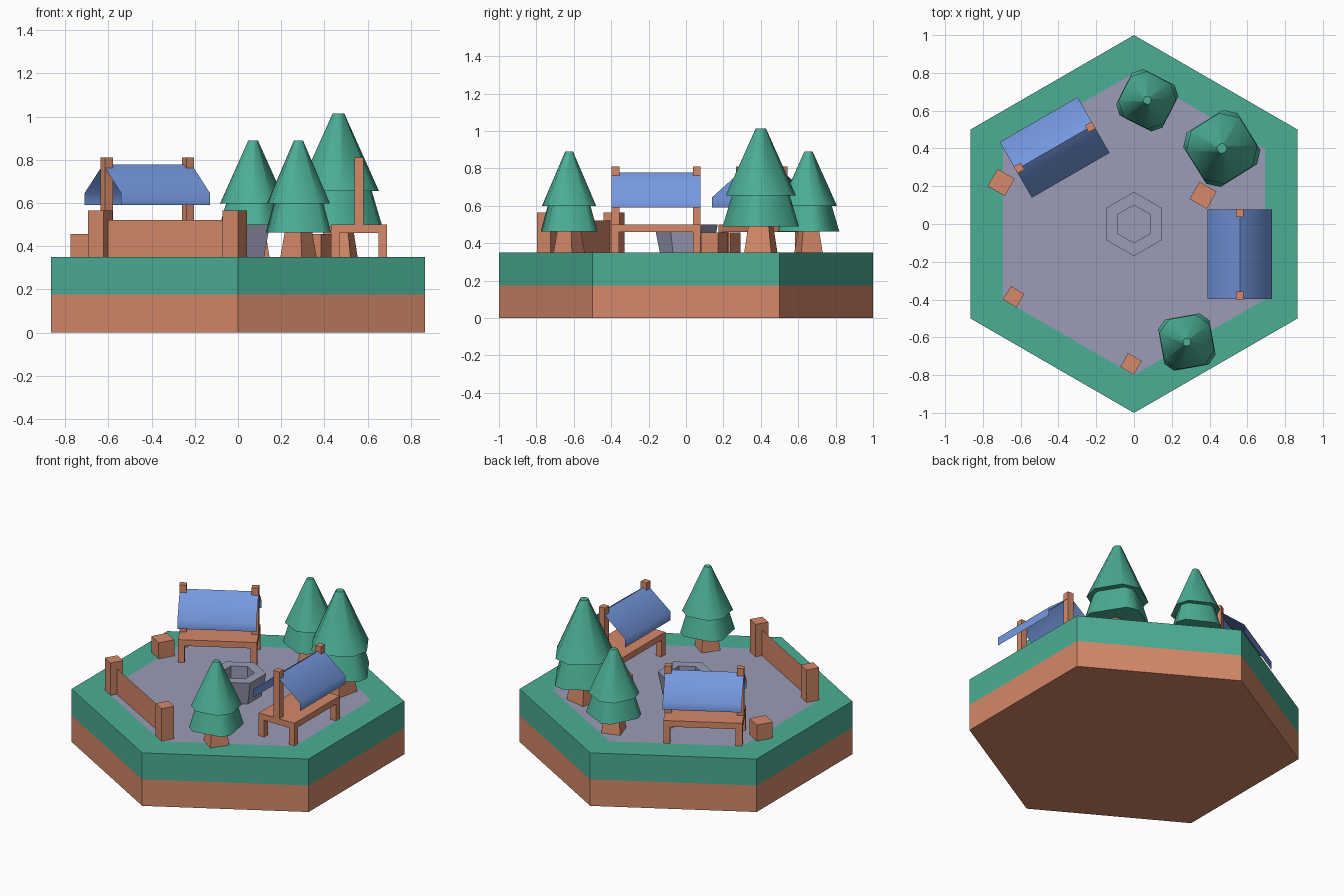
import bpy, bmesh
from math import sin, cos, radians
from mathutils import Matrix, Vector

cube = bpy.data.objects.get("Cube")
if cube:
    bpy.data.objects.remove(cube, do_unlink=True)


def make_material(name, rgb):
    m = bpy.data.materials.new(name)
    m.use_nodes = True
    color = (*rgb, 1)
    m.diffuse_color = color
    m.node_tree.nodes["Principled BSDF"].inputs["Base Color"].default_value = color
    return m


GREEN = make_material("grass green", (0.07, 0.42, 0.30))
BROWN = make_material("earth and wood brown", (0.66, 0.25, 0.14))
BLUE = make_material("cloth blue", (0.18, 0.32, 0.75))
GREY = make_material("stone grey", (0.33, 0.33, 0.47))

GROUND = 0.35
HEX = [30 + 60 * i for i in range(6)]
SQUARE = [45 + 90 * i for i in range(4)]


def finish(bm, name, mats, matrix=Matrix(), smooth=None):
    bmesh.ops.recalc_face_normals(bm, faces=bm.faces)
    mesh = bpy.data.meshes.new(name)
    bm.to_mesh(mesh)
    bm.free()
    for m in mats:
        mesh.materials.append(m)
    obj = bpy.data.objects.new(name, mesh)
    obj.matrix_world = matrix
    bpy.context.collection.objects.link(obj)
    if smooth:
        bpy.ops.object.select_all(action='DESELECT')
        obj.select_set(True)
        bpy.context.view_layer.objects.active = obj
        bpy.ops.object.shade_smooth_by_angle(angle=radians(smooth))
    return obj


def loft(name, angles, profile, mats, matrix=Matrix(), smooth=None, rule=None):
    """Closed solid through polygon rings given as (radius, z)."""
    bm = bmesh.new()
    rings = [[bm.verts.new((r * cos(radians(a)), r * sin(radians(a)), z))
              for a in angles] for r, z in profile]
    n = len(angles)
    bm.faces.new(rings[0])
    for k, (low, high) in enumerate(zip(rings, rings[1:])):
        for i in range(n):
            j = (i + 1) % n
            f = bm.faces.new((low[i], low[j], high[j], high[i]))
            f.material_index = rule[k] if rule else 0
    top = bm.faces.new(rings[-1])
    top.material_index = rule[-1] if rule else 0
    return finish(bm, name, mats, matrix, smooth)


def box(name, center, size, matrix=Matrix()):
    bm = bmesh.new()
    bmesh.ops.create_cube(bm, size=1, matrix=Matrix.Translation(center) @ Matrix.Diagonal((*size, 1)))
    return finish(bm, name, [BROWN], matrix)


def place(x, y, turn, scale=1):
    return (Matrix.Translation((x, y, GROUND)) @ Matrix.Rotation(radians(turn), 4, 'Z')
            @ Matrix.Scale(scale, 4))


# Island: earth, grass and a paved centre
loft("island", HEX, [(1, 0), (1, 0.175), (1, GROUND), (0.8, GROUND)],
     [BROWN, GREEN, GREY], rule=[0, 1, 1, 2])

# Well with a hollow middle
loft("well", HEX, [(0.14, 0), (0.17, 0.15), (0.1, 0.15), (0.1, 0.04)], [GREY], place(0, 0, 0))


# Market stalls: table, ridge posts and a cloth awning
def stall(prefix, matrix):
    box(prefix + "_table_top", (0, 0, 0.13), (0.26, 0.475, 0.04), matrix)
    for sx in (-1, 1):
        for sy in (-1, 1):
            box(prefix + "_table_leg", (sx * 0.11, sy * 0.2175, 0.055), (0.04, 0.04, 0.11), matrix)
    for sy in (-1, 1):
        box(prefix + "_ridge_post", (0, sy * 0.2175, 0.305), (0.042, 0.042, 0.31), matrix)
    bm = bmesh.new()
    section = [(-0.17, 0.24), (-0.17, 0.295), (0, 0.427), (0.17, 0.295), (0.17, 0.24)]
    ends = [[bm.verts.new((x, y, z)) for x, z in section] for y in (-0.2375, 0.2375)]
    for i in range(len(section) - 1):
        bm.faces.new((ends[0][i], ends[0][i + 1], ends[1][i + 1], ends[1][i]))
    finish(bm, prefix + "_awning", [BLUE], matrix, smooth=60)


stall("right_stall", place(0.56, -0.16, 0))
stall("back_stall", place(-0.42, 0.405, -60))

# Crates
for x, y in ((-0.703, 0.22), (0.366, 0.152)):
    box("crate", (0, 0, 0.053), (0.105, 0.105, 0.106), place(x, y, -30))

# Fence: two posts joined by a thin panel
ends = [Vector((-0.637, -0.385, GROUND)), Vector((-0.016, -0.74, GROUND))]
for p in ends:
    box("fence_post", (0, 0, 0.107), (0.083, 0.083, 0.214), place(p.x, p.y, -30))
bm = bmesh.new()
up = Vector((0, 0, 0.17))
bm.faces.new([bm.verts.new(p) for p in (ends[0], ends[1], ends[1] + up, ends[0] + up)])
finish(bm, "fence_panel", [BROWN])


# Trees: tapered trunk and two tiers shaped as squares with cut corners
def corners(spread):
    return [90 * i + d for i in range(4) for d in (-spread, spread)]


for x, y, turn, scale in ((0.07, 0.655, 18, 1), (0.465, 0.40, -13, 1.23), (0.28, -0.625, 55, 1)):
    m = place(x, y, turn, scale)
    loft("tree_trunk", SQUARE, [(0.085, 0), (0.06, 0.14)], [BROWN], m)
    loft("tree_lower_tier", corners(11), [(0.166, 0.113), (0.125, 0.25)], [GREEN], m, smooth=60)
    loft("tree_upper_tier", corners(17), [(0.153, 0.248), (0.022, 0.54)], [GREEN], m, smooth=60)
